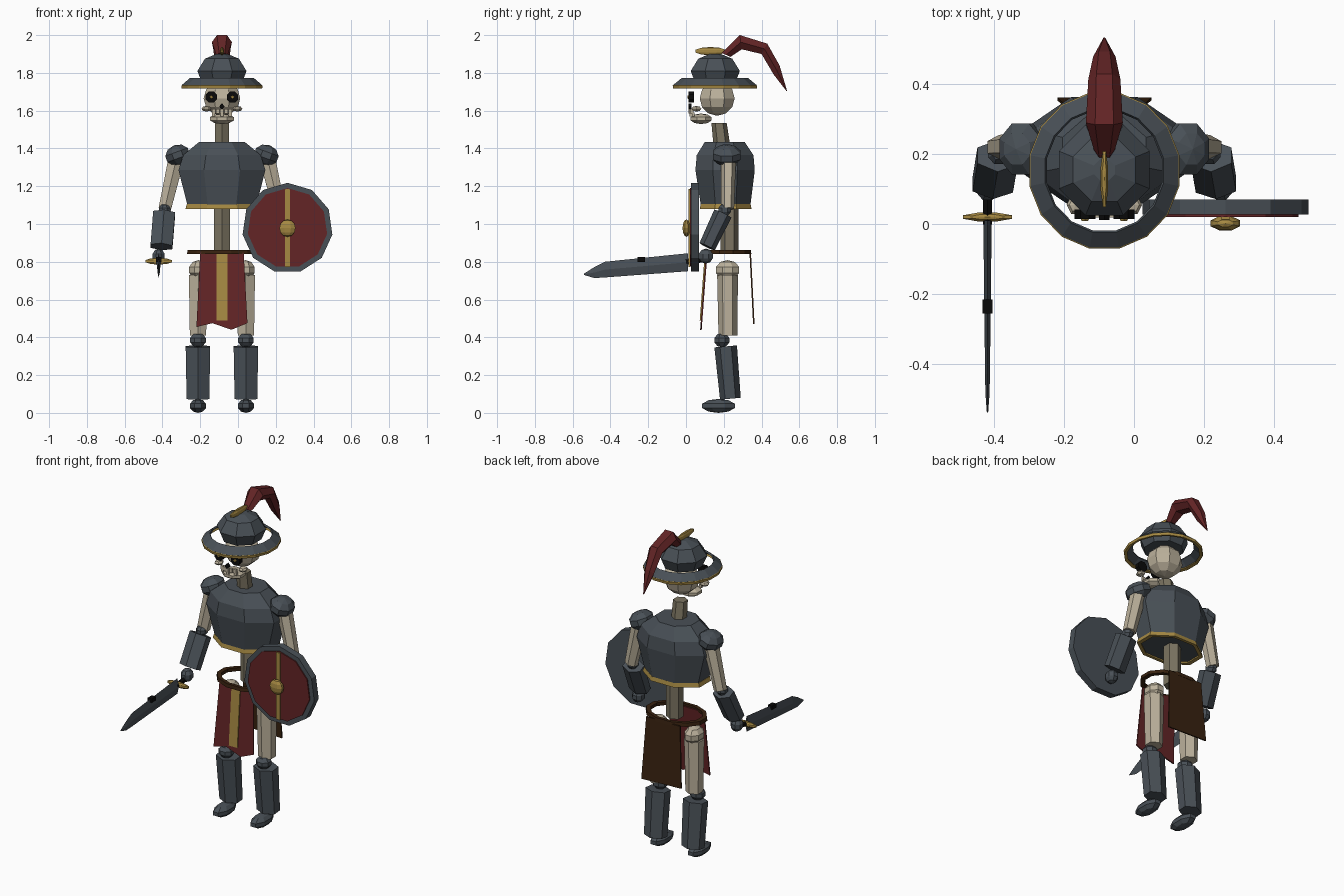
import bpy, bmesh, math
from mathutils import Vector, Matrix

if "Cube" in bpy.data.objects:
    bpy.data.objects.remove(bpy.data.objects["Cube"])

CX = -0.085   # body centre line


def material(name, rgb):
    m = bpy.data.materials.new(name)
    m.diffuse_color = (*rgb, 1)
    m.use_nodes = True
    m.node_tree.nodes["Principled BSDF"].inputs["Base Color"].default_value = m.diffuse_color
    return m


STEEL = material("dark steel", (0.066, 0.08, 0.094))
RED = material("deep red", (0.125, 0.018, 0.019))
GOLD = material("old gold", (0.38, 0.25, 0.055))
BONE = material("bone", (0.50, 0.44, 0.33))
SPINE = material("aged bone", (0.20, 0.175, 0.12))
LEATHER = material("dark leather", (0.04, 0.016, 0.005))
BLACK = material("black", (0.003, 0.003, 0.003))


def skin(name, rings, mat, loop=False):
    """Join successive rings of points; cap the ends unless looped."""
    bm = bmesh.new()
    vs = [[bm.verts.new(p) for p in r] for r in rings]
    pairs = list(zip(vs, vs[1:])) + ([(vs[-1], vs[0])] if loop else [])
    for a, b in pairs:
        n = len(a)
        for i in range(n):
            bm.faces.new((a[i], a[(i + 1) % n], b[(i + 1) % n], b[i]))
    if not loop:
        bm.faces.new(vs[0])
        bm.faces.new(vs[-1])
    bmesh.ops.recalc_face_normals(bm, faces=bm.faces)
    me = bpy.data.meshes.new(name)
    bm.to_mesh(me)
    bm.free()
    ob = bpy.data.objects.new(name, me)
    me.materials.append(mat)
    bpy.context.collection.objects.link(ob)
    return ob


def circle(n, rx, ry, flat=True):
    """Polygon with a flat front; rx, ry reach to the flats."""
    k = 1 / math.cos(math.pi / n) if flat else 1
    off = math.pi / n if flat else 0
    return [(rx * k * math.cos(2 * math.pi * i / n + off),
             ry * k * math.sin(2 * math.pi * i / n + off)) for i in range(n)]


def stack(name, levels, mat, n=8):
    """levels: (z, centre y, half x, half y)"""
    return skin(name, [[(CX + x, cy + y, z) for x, y in circle(n, hx, hy)]
                       for z, cy, hx, hy in levels], mat)


def hoop(name, cy, profile, mat, n, ratio=1.0):
    """profile: closed list of (radius, z)"""
    return skin(name, [[(CX + x, cy + y, z) for x, y in circle(n, r, r * ratio)]
                       for r, z in profile], mat, loop=True)


def limb(name, p0, p1, r0, r1, mat, n=6, flat=False):
    """Tapered prism between two points; r = (across, deep)"""
    p0, p1 = Vector(p0), Vector(p1)
    d = (p1 - p0).normalized()
    ref = Vector((1, 0, 0))
    u = (ref - d * ref.dot(d)).normalized()
    v = d.cross(u)
    rings = []
    for p, r in ((p0, r0), (p1, r1)):
        pts = circle(n, r[0], r[1], flat)
        if not flat:   # turn so that a corner points forward
            pts = [(r[0] * 1.155 * math.sin(2 * math.pi * i / n),
                    r[1] * math.cos(2 * math.pi * i / n)) for i in range(n)]
        rings.append([p + u * x + v * y for x, y in pts])
    return skin(name, rings, mat)


def ball(name, c, r, mat, seg=8, rows=5, tilt=0.0):
    bm = bmesh.new()
    bmesh.ops.create_uvsphere(bm, u_segments=seg, v_segments=rows, radius=1)
    m = Matrix.Translation(c) @ Matrix.Rotation(tilt, 4, 'Y') @ Matrix.Diagonal((*r, 1))
    bm.transform(m @ Matrix.Rotation(math.pi / seg, 4, 'Z'))
    me = bpy.data.meshes.new(name)
    bm.to_mesh(me)
    bm.free()
    me.materials.append(mat)
    ob = bpy.data.objects.new(name, me)
    bpy.context.collection.objects.link(ob)
    return ob


def box(name, c, h, mat):
    return skin(name, [[(c[0] + sx * h[0], c[1] + sy * h[1], c[2] + sz * h[2])
                        for sx, sy in ((-1, -1), (1, -1), (1, 1), (-1, 1))]
                       for sz in (-1, 1)], mat)


def cloth(name, pts, y_of_z, thick, mat):
    """Sloping flat sheet from an (x, z) outline"""
    return skin(name, [[(CX + x, y_of_z(z) + t, z) for x, z in pts]
                       for t in (0, thick)], mat)


# Helmet: dome, open brim, gold trim and crest
stack("helmet_dome", [(1.745, .155, .105, .105), (1.81, .155, .13, .13),
                      (1.875, .155, .09, .09), (1.9, .155, .03, .03)], STEEL)
hoop("helmet_brim", .153, [(.17, 1.772), (.212, 1.736), (.205, 1.728), (.165, 1.762)],
     STEEL, 16, 1.04)
hoop("brim_trim", .153, [(.205, 1.74), (.215, 1.733), (.213, 1.718), (.195, 1.722)],
     GOLD, 16, 1.04)
ball("helmet_crest", (CX, .13, 1.915), (.012, .092, .022), GOLD)

# Plume: (upper y, z, lower y, z, half width)
plume = [(.19, 1.905, .235, 1.885, .03), (.285, 2.0, .295, 1.925, .053),
         (.43, 1.955, .40, 1.90, .046), (.495, 1.84, .465, 1.79, .032),
         (.535, 1.705, .531, 1.705, .003)]
skin("plume", [[(CX - .5 * w, a, b), (CX + .5 * w, a, b),
                (CX + w, (a + c) / 2, (b + d) / 2), (CX + .5 * w, c, d),
                (CX - .5 * w, c, d), (CX - w, (a + c) / 2, (b + d) / 2)]
               for a, b, c, d, w in plume], RED)

# Skull, face and jaw
ball("skull", (CX, .165, 1.665), (.105, .1, .092), BONE, 8, 6)
ball("jaw", (CX, .08, 1.557), (.072, .063, .028), BONE)
limb("nose", (CX, .028, 1.622), (CX, .012, 1.622), (.013, .017), (.013, .017), BLACK, 4)
for s in (-1, 1):
    x = CX + s * .056
    limb("eye_socket", (x, .042, 1.672), (x, .014, 1.672), (.03, .03), (.03, .03), BLACK, 8, True)
    limb("eye_glint", (x, .014, 1.672), (x, .009, 1.672), (.01, .01), (.008, .008), GOLD, 4)
    ball("cheek_bone", (CX + s * .082, .055, 1.61), (.026, .03, .015), BONE, 6, 4)
for i in range(5):
    x = CX + (i - 2) * .022
    y = .02 + .006 * abs(i - 2)
    box("upper_tooth", (x, y, 1.598), (.009, .007, .012), BONE)
    if i % 2 == 0:
        box("lower_tooth", (x, y + .006, 1.58), (.008, .007, .01), BONE)

# Spine from the neck down to the belt
stack("spine", [(.84, .23, .042, .042), (1.09, .23, .042, .042),
                (1.43, .188, .038, .038), (1.535, .175, .036, .035)], SPINE, 6)

# Breastplate and its lower trim
stack("breastplate", [(1.09, .21, .18, .13), (1.285, .207, .23, .157),
                      (1.365, .207, .205, .15), (1.435, .205, .12, .105)], STEEL)
hoop("breastplate_trim", .21, [(.175, 1.105), (.186, 1.105), (.193, 1.08), (.168, 1.08)],
     GOLD, 8, .71)

# Belt ring
hoop("belt", .213, [(.155, .862), (.182, .862), (.185, .84), (.158, .84)], LEATHER, 12, .72)


# Hanging cloth, front and back
def front_y(z):
    return .075 + (z - .44) * .075


def back_y(z):
    return .355 - (z - .47) * .05


cloth("front_cloth", [(-.115, .85), (.115, .85), (.135, .475), (.05, .44),
                      (-.05, .475), (-.135, .455)], front_y, .008, RED)
cloth("front_cloth_stripe", [(-.029, .845), (.029, .845), (.029, .49), (-.029, .49)],
      lambda z: front_y(z) - .006, .006, GOLD)
cloth("back_cloth", [(-.115, .85), (.115, .85), (.135, .47), (-.135, .48)],
      back_y, .008, LEATHER)

# Arms and legs on both sides
for s in (-1, 1):
    def P(x, y, z):
        return Vector((CX + s * x, y, z))
    ball("shoulder_plate", P(.235, .215, 1.365), (.072, .083, .055), STEEL, 8, 5, s * .35)
    limb("upper_arm", P(.24, .225, 1.35), P(.303, .22, 1.08), (.042, .04), (.033, .035), BONE, 6)
    ball("elbow", P(.303, .205, 1.075), (.034, .038, .033), STEEL)
    limb("forearm", P(.306, .195, 1.055), P(.32, .112, .88), (.058, .05), (.058, .045), STEEL, 6)
    ball("hand", P(.335, .105, .83), (.036, .042, .04), STEEL)
    ball("hip", P(.125, .22, .757), (.055, .07, .052), BONE)
    limb("thigh", P(.125, .22, .73), P(.127, .222, .41), (.05, .055), (.043, .05), BONE, 6)
    ball("knee", P(.127, .19, .385), (.047, .045, .038), STEEL)
    limb("shin", P(.127, .21, .352), P(.127, .235, .075), (.065, .06), (.06, .055), STEEL, 6)
    ball("foot", P(.127, .172, .037), (.048, .098, .037), STEEL)

# Sword in the right hand: grip, guard, blade with a black band
SX = -.42
limb("sword_grip", (SX, .1, .815), (SX, .0, .80), (.013, .016), (.013, .016), BLACK, 6)
ball("sword_guard", (SX, .02, .803), (.08, .014, .018), GOLD)
blade = [(.01, .845, .75, .012), (-.43, .80, .717, .007),
         (-.485, .772, .714, .006), (-.54, .737, .73, .002)]
skin("sword_blade", [[(SX, y, t), (SX + w, y, (t + b) / 2), (SX, y, b), (SX - w, y, (t + b) / 2)]
                     for y, t, b, w in blade], STEEL)
box("blade_band", (SX, -.237, .812), (.014, .02, .012), BLACK)

# Shield on the left arm
SHX, SHZ = .262, .978


def disc(name, r, y0, y1, mat):
    def ring(y):
        return [(SHX + r * math.sin(2 * math.pi * i / 11), y,
                 SHZ + r * math.cos(2 * math.pi * i / 11)) for i in range(11)]
    return skin(name, [ring(y0), ring(y1)], mat)


disc("shield_body", .24, .027, .07, STEEL)
disc("shield_face", .212, .02, .028, RED)
box("shield_stripe", (SHX, .017, SHZ), (.013, .004, .206), GOLD)
ball("shield_boss", (SHX, .002, SHZ), (.046, .022, .046), GOLD, 8, 6)
